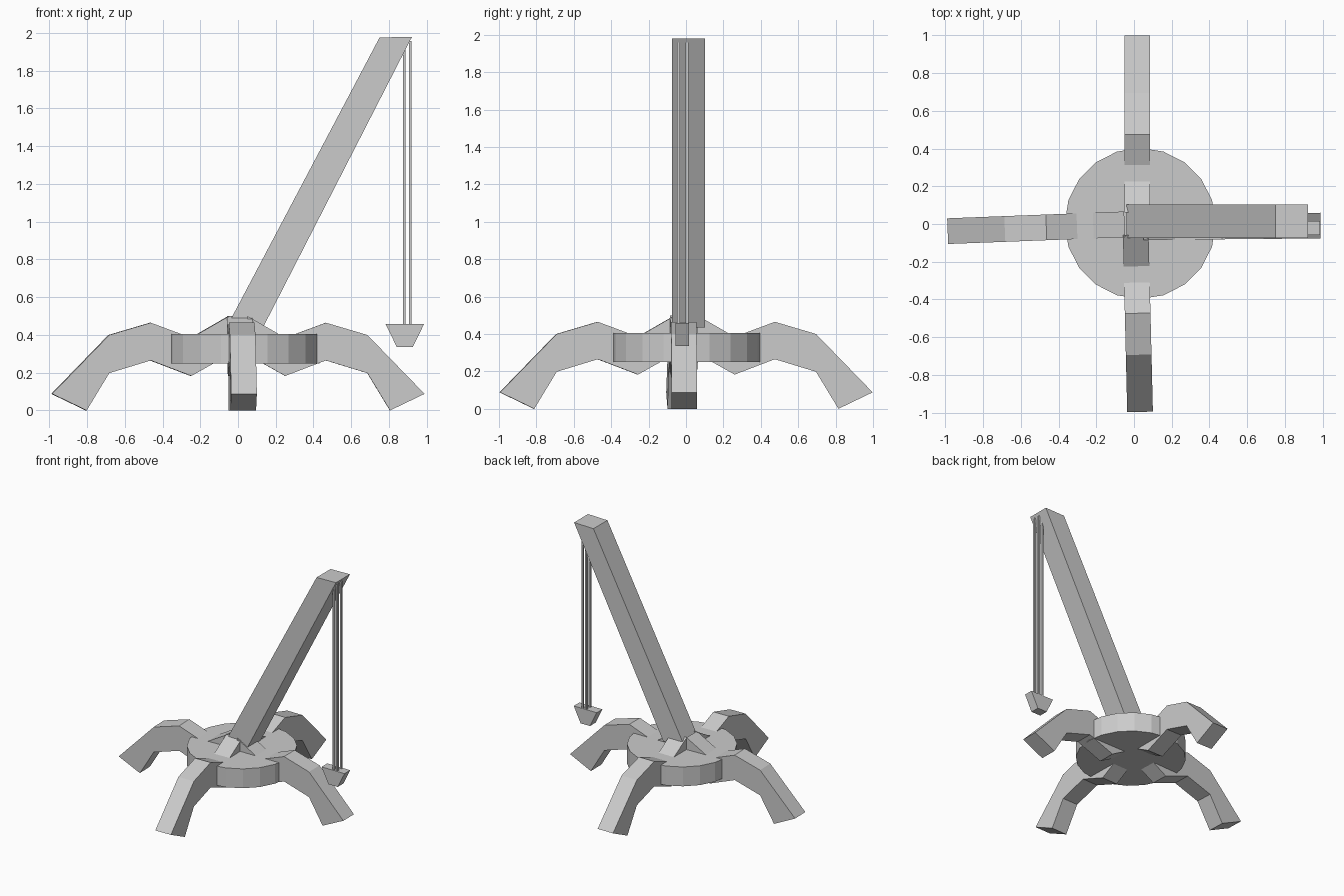
import bpy, bmesh, math
from mathutils import Matrix

if "Cube" in bpy.data.objects:
    bpy.data.objects.remove(bpy.data.objects["Cube"])


def add_object(name, bm, matrix=None):
    if matrix is not None:
        bm.transform(matrix)
    bmesh.ops.recalc_face_normals(bm, faces=bm.faces[:])
    mesh = bpy.data.meshes.new(name)
    bm.to_mesh(mesh)
    bm.free()
    obj = bpy.data.objects.new(name, mesh)
    bpy.context.scene.collection.objects.link(obj)
    return obj


def prism(name, profile, y0, y1, matrix=None):
    """Extrude an XZ outline from y0 to y1."""
    bm = bmesh.new()
    face = bm.faces.new([bm.verts.new((x, y0, z)) for x, z in profile])
    out = bmesh.ops.extrude_face_region(bm, geom=[face])
    for v in out["geom"]:
        if isinstance(v, bmesh.types.BMVert):
            v.co.y = y1
    return add_object(name, bm, matrix)


# Twenty-sided base disc
bm = bmesh.new()
bmesh.ops.create_cone(bm, cap_ends=True, segments=20, radius1=0.4, radius2=0.4, depth=0.155)
add_object("base_disc", bm, Matrix.Translation((0.033, 0.003, 0.327)))

# Four bent legs: name, heading, sideways drift angle, root offset
leg_top = [(0.05, 0.50), (0.25, 0.385), (0.465, 0.465), (0.685, 0.40), (0.988, 0.088)]
leg_bottom = [(0.805, 0.0), (0.685, 0.198), (0.465, 0.265), (0.25, 0.183), (0.05, 0.295)]
legs = [
    ("right_leg", 0, 0.5, (0, -0.017)),
    ("back_leg", 90, 0, (0.0175, 0.01)),
    ("left_leg", 180, 2.2, (0, 0.0)),
    ("front_leg", 270, 1.4, (0.008, -0.008)),
]
for name, heading, drift, (ox, oy) in legs:
    turn = Matrix.Rotation(math.radians(heading + drift), 4, "Z")
    prism(name, leg_top + leg_bottom, -0.068, 0.068,
          Matrix.Translation((ox, oy, 0)) @ turn)

# Leaning boom
prism("boom", [(-0.04, 0.48), (0.75, 1.976), (0.922, 1.98), (0.13, 0.435)], -0.075, 0.102)

# Four hanging cables
for i, (x, y) in enumerate([(0.88, -0.04), (0.88, 0.006), (0.912, -0.04), (0.912, 0.006)]):
    bm = bmesh.new()
    bmesh.ops.create_cube(bm, size=1)
    size = Matrix.Diagonal((0.014, 0.016, 1.51, 1))
    add_object(f"cable_{i + 1}", bm, Matrix.Translation((x, y, 1.203)) @ size)

# Tapered hook block
prism("hook_block", [(0.782, 0.458), (0.986, 0.458), (0.925, 0.335), (0.842, 0.335)], -0.057, 0.015)
